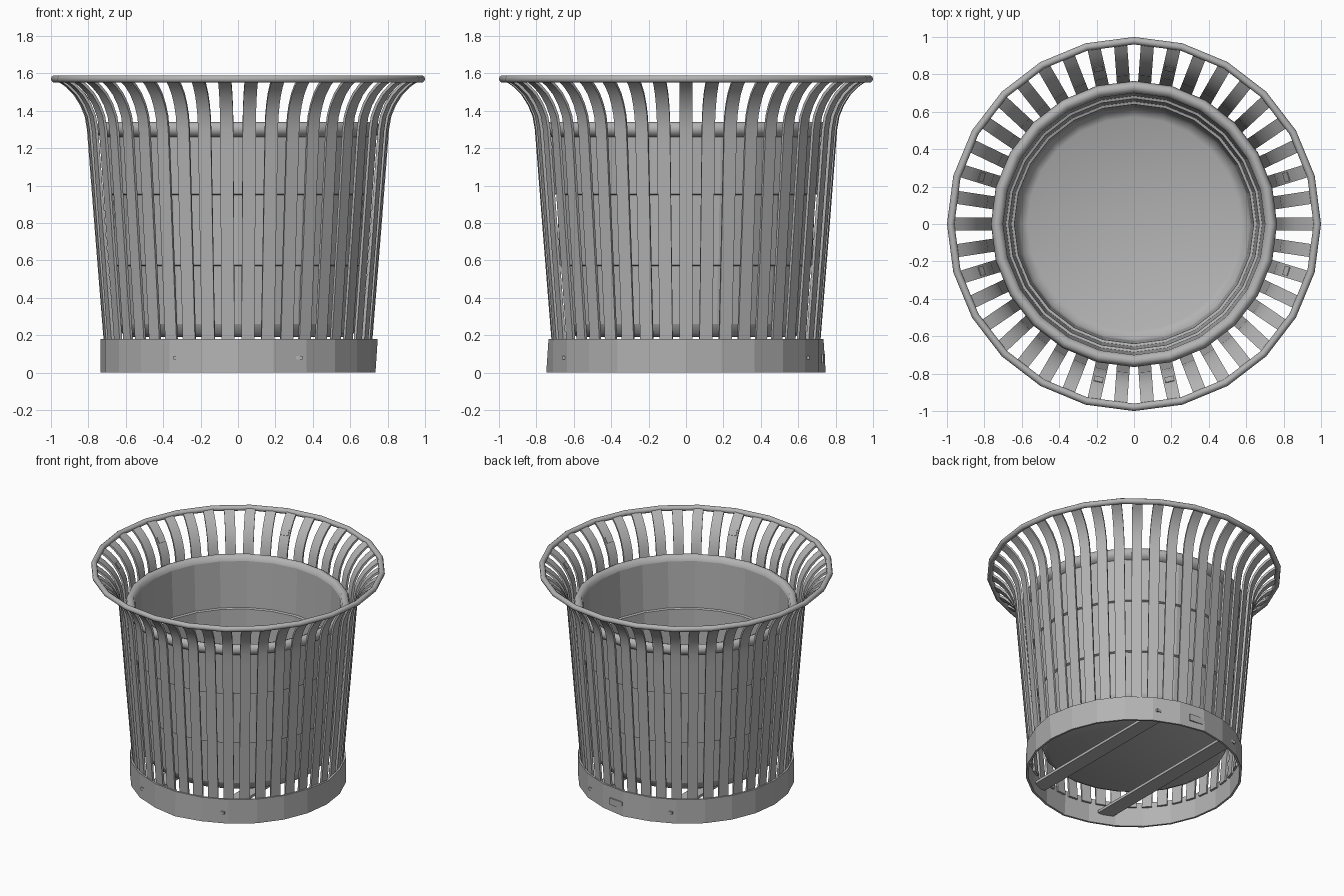
import bpy, bmesh, math
from mathutils import Matrix, Vector

if "Cube" in bpy.data.objects:
    bpy.data.objects.remove(bpy.data.objects["Cube"])

SIDES = 24
SLATS = 42

# Single painted metal colour
grey = bpy.data.materials.new("painted_grey")
grey.use_nodes = True
colour = (0.45, 0.45, 0.45, 1)
grey.diffuse_color = colour
grey.node_tree.nodes["Principled BSDF"].inputs["Base Color"].default_value = colour


def finish(name, bm):
    bmesh.ops.recalc_face_normals(bm, faces=bm.faces)
    mesh = bpy.data.meshes.new(name)
    bm.to_mesh(mesh)
    bm.free()
    mesh.materials.append(grey)
    obj = bpy.data.objects.new(name, mesh)
    bpy.context.collection.objects.link(obj)
    return obj


def smooth(obj, angle):
    bpy.ops.object.select_all(action="DESELECT")
    obj.select_set(True)
    bpy.context.view_layer.objects.active = obj
    bpy.ops.object.shade_smooth_by_angle(angle=math.radians(angle))


def lathe(name, profile, closed):
    """Spin an (r, z) profile; r = 0 ends make caps."""
    bm = bmesh.new()
    verts = [bm.verts.new((r, 0, z)) for r, z in profile]
    pairs = list(zip(verts, verts[1:] + verts[:1]))
    edges = [bm.edges.new(p) for p in (pairs if closed else pairs[:-1])]
    bmesh.ops.spin(bm, geom=verts + edges, axis=(0, 0, 1), cent=(0, 0, 0),
                   steps=SIDES, angle=math.tau)
    bmesh.ops.remove_doubles(bm, verts=bm.verts, dist=0.0005)
    return bm


def box(name, size, location, turn=0, tilt=0):
    bm = bmesh.new()
    bmesh.ops.create_cube(bm, size=1)
    bmesh.ops.scale(bm, vec=size, verts=bm.verts)
    place = (Matrix.Rotation(turn, 4, "Z") @ Matrix.Translation(location)
             @ Matrix.Rotation(tilt, 4, "Y"))
    bmesh.ops.transform(bm, matrix=place, verts=bm.verts)
    return finish(name, bm)


# Rolled top rim
ring = [(0.98 + 0.02 * math.cos(a), 1.57 + 0.02 * math.sin(a))
        for a in (math.tau * i / 10 for i in range(10))]
smooth(finish("top_rim", lathe("top_rim", ring, True)), 40)

# Base band, with its slightly sprung joints
bm = lathe("base_band", [(0.735, 0), (0.735, 0.18), (0.72, 0.18), (0.72, 0)], True)
for v in bm.verts:
    top = v.co.z > 0.1
    if (top and v.co.x > 0.715) or (not top and abs(v.co.y) > 0.715):
        out = Vector((v.co.x, v.co.y, 0)).normalized()
        v.co += out * 0.012
finish("base_band", bm)

# Inner liner: rolled lip, two stepped walls, rounded floor
outside = [(0, 0.19), (0.58, 0.19), (0.62, 0.21), (0.64, 0.26), (0.66, 0.57),
           (0.675, 0.575), (0.69, 0.95), (0.705, 0.955), (0.72, 1.26)]
lip = [(0.75, 1.27), (0.765, 1.30), (0.755, 1.33), (0.735, 1.34), (0.71, 1.33),
       (0.70, 1.30)]
inside = [(0.685, 0.96), (0.67, 0.955), (0.655, 0.58), (0.64, 0.575),
          (0.625, 0.27), (0.61, 0.23), (0.57, 0.21), (0, 0.21)]
bm = lathe("liner", outside + lip + inside, False)
liner = finish("liner", bm)
smooth(liner, 50)
# Walls stay faceted
for p in liner.data.polygons:
    if abs(p.normal.z) < 0.15 and p.area > 0.03:
        p.use_smooth = False

# Flared vertical slats
path = [(0.716, 0.14), (0.765, 0.75), (0.80, 1.2), (0.808, 1.3), (0.82, 1.37),
        (0.845, 1.43), (0.88, 1.485), (0.925, 1.53), (0.975, 1.565)]
bm = bmesh.new()
sections = []
for i, (r, z) in enumerate(path):
    r0, z0 = path[max(i - 1, 0)]
    r1, z1 = path[min(i + 1, len(path) - 1)]
    d = Vector((r1 - r0, z1 - z0)).normalized() * 0.015
    sections.append([bm.verts.new((x, y, h)) for x, y, h in (
        (r, -0.035, z), (r, 0.035, z),
        (r - d.y, 0.035, z + d.x), (r - d.y, -0.035, z + d.x))])
for a, b in zip(sections, sections[1:]):
    for k in range(4):
        n = (k + 1) % 4
        bm.faces.new((a[k], a[n], b[n], b[k]))
bm.faces.new(sections[0])
bm.faces.new(sections[-1])
slat = finish("slat", bm)
smooth(slat, 30)
for i in range(1, SLATS):
    copy = slat.copy()
    copy.name = "slat_%d" % i
    copy.rotation_euler.z = math.tau * i / SLATS
    bpy.context.collection.objects.link(copy)

# Small tabs on the inner face of the flare
for i in (2, 9, 12, 19, 23, 30, 33, 40):
    box("slat_tab", (0.008, 0.05, 0.045), (0.853, 0, 1.473),
        math.tau * i / SLATS, math.radians(35))

# Cross bars under the liner
for side in (-1, 1):
    box("cross_bar", (0.11, 1.32, 0.02), (0.29 * side, 0, 0.08))

# Small plate on the back of the band
box("back_plate", (0.009, 0.11, 0.05), (0.737, 0, 0.075), math.radians(85))
